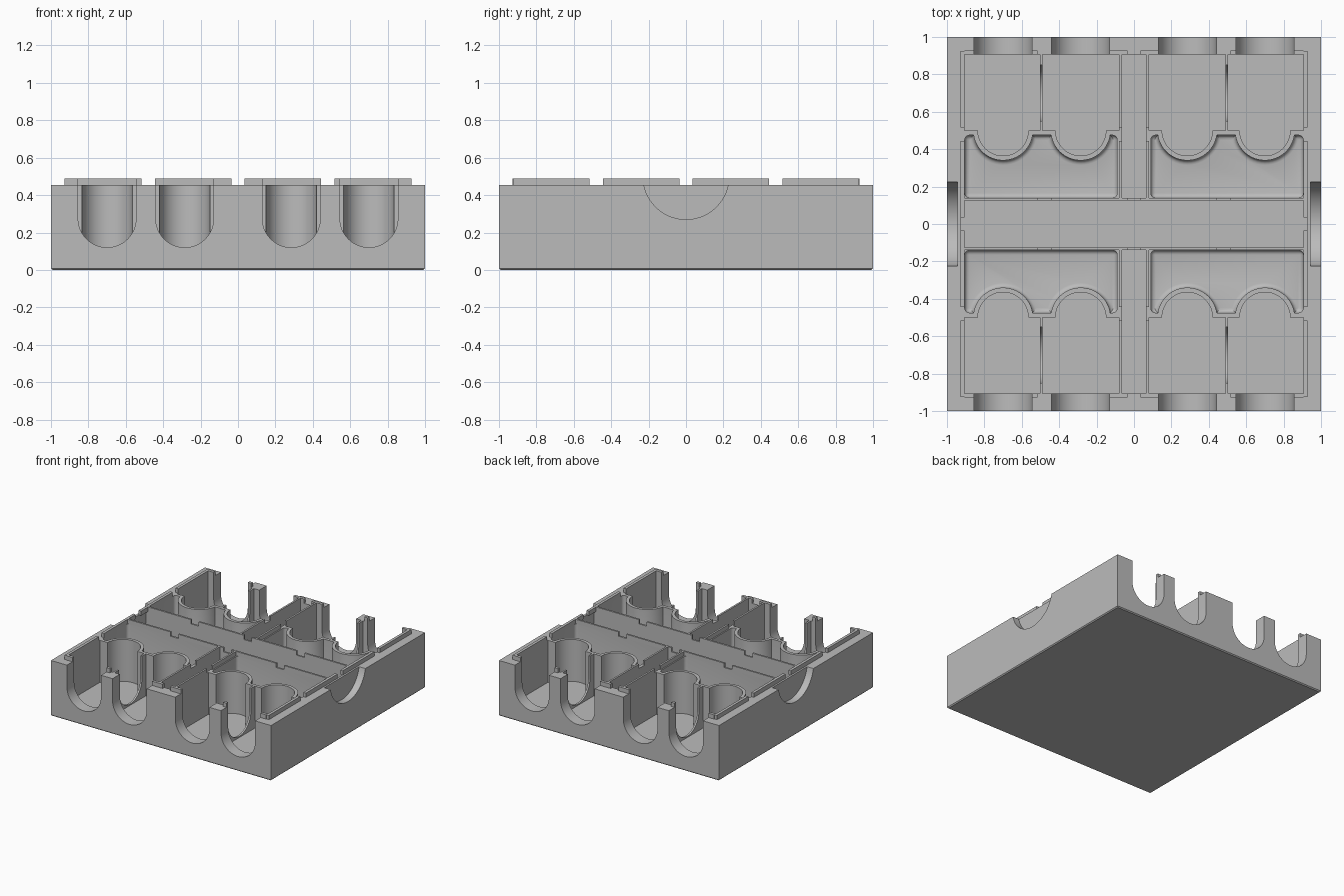
import bpy, bmesh
from math import pi, sin, cos, asin

if "Cube" in bpy.data.objects:
    bpy.data.objects.remove(bpy.data.objects["Cube"])

TOP, LIP = 0.455, 0.49
SLOTS = (0.285, 0.70)
SEGMENTS = ((0.035, 0.445), (0.515, 0.925))

grey = bpy.data.materials.new("plain grey")
grey.use_nodes = True
grey.diffuse_color = (0.5, 0.5, 0.5, 1)
grey.node_tree.nodes["Principled BSDF"].inputs["Base Color"].default_value = (0.5, 0.5, 0.5, 1)


def to_object(name, bm):
    bmesh.ops.recalc_face_normals(bm, faces=bm.faces[:])
    mesh = bpy.data.meshes.new(name)
    bm.to_mesh(mesh)
    bm.free()
    obj = bpy.data.objects.new(name, mesh)
    bpy.context.collection.objects.link(obj)
    mesh.materials.append(grey)
    return obj


def add_prism(bm, points, low, high, axis="z"):
    """Extrude a 2D outline along an axis."""
    place = {"x": lambda a, b, c: (c, a, b),
             "y": lambda a, b, c: (a, c, b),
             "z": lambda a, b, c: (a, b, c)}[axis]
    base = bm.faces.new([bm.verts.new(place(a, b, low)) for a, b in points])
    grown = bmesh.ops.extrude_face_region(bm, geom=[base], use_keep_orig=True)
    step = place(0, 0, high - low)
    bmesh.ops.translate(bm, vec=step, verts=[v for v in grown["geom"] if isinstance(v, bmesh.types.BMVert)])


def rect(x0, x1, y0, y1):
    return [(x0, y0), (x1, y0), (x1, y1), (x0, y1)]


def arc(cx, cy, r, start, end, steps=24):
    return [(cx + r * cos(start + (end - start) * i / steps),
             cy + r * sin(start + (end - start) * i / steps)) for i in range(steps + 1)]


def u_shape(centre, r, bottom):
    return [(centre + r, 0.6)] + arc(centre, bottom + r, r, 0, -pi) + [(centre - r, 0.6)]


cutters = []


def cutter(name, points, low, high, axis="z"):
    bm = bmesh.new()
    add_prism(bm, points, low, high, axis)
    obj = to_object(name, bm)
    obj.hide_render = True
    cutters.append(obj)
    return obj


# Solid block with a fine chamfer round the underside
bm = bmesh.new()
add_prism(bm, rect(-1, 1, -1, 1), 0, TOP)
bmesh.ops.bevel(bm, geom=[e for e in bm.edges if all(v.co.z < 0.01 for v in e.verts)],
                offset=0.008, segments=1, affect="EDGES")
tray = to_object("tray_body", bm)

# Cross-shaped channels
cutter("long_channel", rect(-0.925, 0.925, -0.125, 0.125), 0.06, 0.6)
cutter("short_channel", rect(-0.065, 0.065, 0.14, 0.905), 0.06, 0.6)

# Shallow half-round recess in the side wall
cutter("side_recess", arc(0, 0.5, 0.23, 0, 2 * pi, 64)[:-1], 0.943, 1.1, "x")

# Paired chambers, each with a rounded bay and an open slot in the end wall
for x, (x0, x1) in zip(SLOTS, ((0.08, 0.488), (0.503, 0.905))):
    bay = arc(x, 0.5, 0.135, 0, -pi)
    cutter("chamber", [(x0, 0.905), (x0, 0.5)] + bay[::-1] + [(x1, 0.5), (x1, 0.905)], 0.11, 0.6)
    cutter("end_slot", u_shape(x, 0.155, 0.12), 0.89, 1.1, "y")
cutter("divider_slot", u_shape(0.7, 0.15, 0.12), 0.47, 0.52, "x")

# Inner pocket that wraps round the bays, with a rounded floor
start = asin(0.025 / 0.16)
outline = [(0.905, 0.14), (0.905, 0.475)]
for x in SLOTS[::-1]:
    outline += arc(x, 0.5, 0.16, -start, start - pi)
outline += [(0.09, 0.475), (0.09, 0.14)]
bm = bmesh.new()
add_prism(bm, outline, 0.06, 0.6)
rounded = []
for e in bm.edges:
    a, b = (v.co for v in e.verts)
    corner = abs(a.x - b.x) + abs(a.y - b.y) < 1e-4 and \
        min(abs(a.x - 0.905), abs(a.x - 0.09)) < 1e-3
    if corner or max(a.z, b.z) < 0.07:
        rounded.append(e)
bmesh.ops.bevel(bm, geom=rounded, offset=0.025, segments=4, profile=0.5, affect="EDGES")
pocket = to_object("pocket", bm)
pocket.hide_render = True
cutters.append(pocket)

# Cut one quarter, then mirror it to the other three
for c in cutters:
    mod = tray.modifiers.new(c.name, "BOOLEAN")
    mod.operation, mod.solver, mod.object = "DIFFERENCE", "EXACT", c
mirror = tray.modifiers.new("quarters", "MIRROR")
mirror.use_axis = (True, True, False)
mirror.use_bisect_axis = (True, True, False)

bpy.context.view_layer.update()
result = bpy.data.meshes.new_from_object(tray.evaluated_get(bpy.context.evaluated_depsgraph_get()))
tray.modifiers.clear()
tray.data = result
for c in cutters:
    bpy.data.objects.remove(c)

# Raised lips along the outer walls and the channel walls
bm = bmesh.new()
for sx in (-1, 1):
    for sy in (-1, 1):
        def lip(x0, x1, y0, y1):
            xs, ys = sorted((sx * x0, sx * x1)), sorted((sy * y0, sy * y1))
            add_prism(bm, rect(*xs, *ys), TOP - 0.002, LIP)
        for a, b in SEGMENTS:
            lip(0.905, 0.928, a, b)
            lip(a, b, 0.125, 0.14)
            lip(0.065, 0.08, max(a, 0.14), min(b, 0.905))
        # End wall lips stop at the open slots
        for a, b in ((0.035, 0.13), (0.515, 0.545), (0.855, 0.905)):
            lip(a, b, 0.905, 0.928)
to_object("rim_lips", bm)

# Smooth rounded surfaces, keep crisp edges
bpy.ops.object.select_all(action="DESELECT")
tray.select_set(True)
bpy.context.view_layer.objects.active = tray
bpy.ops.object.shade_smooth_by_angle(angle=pi / 6)
